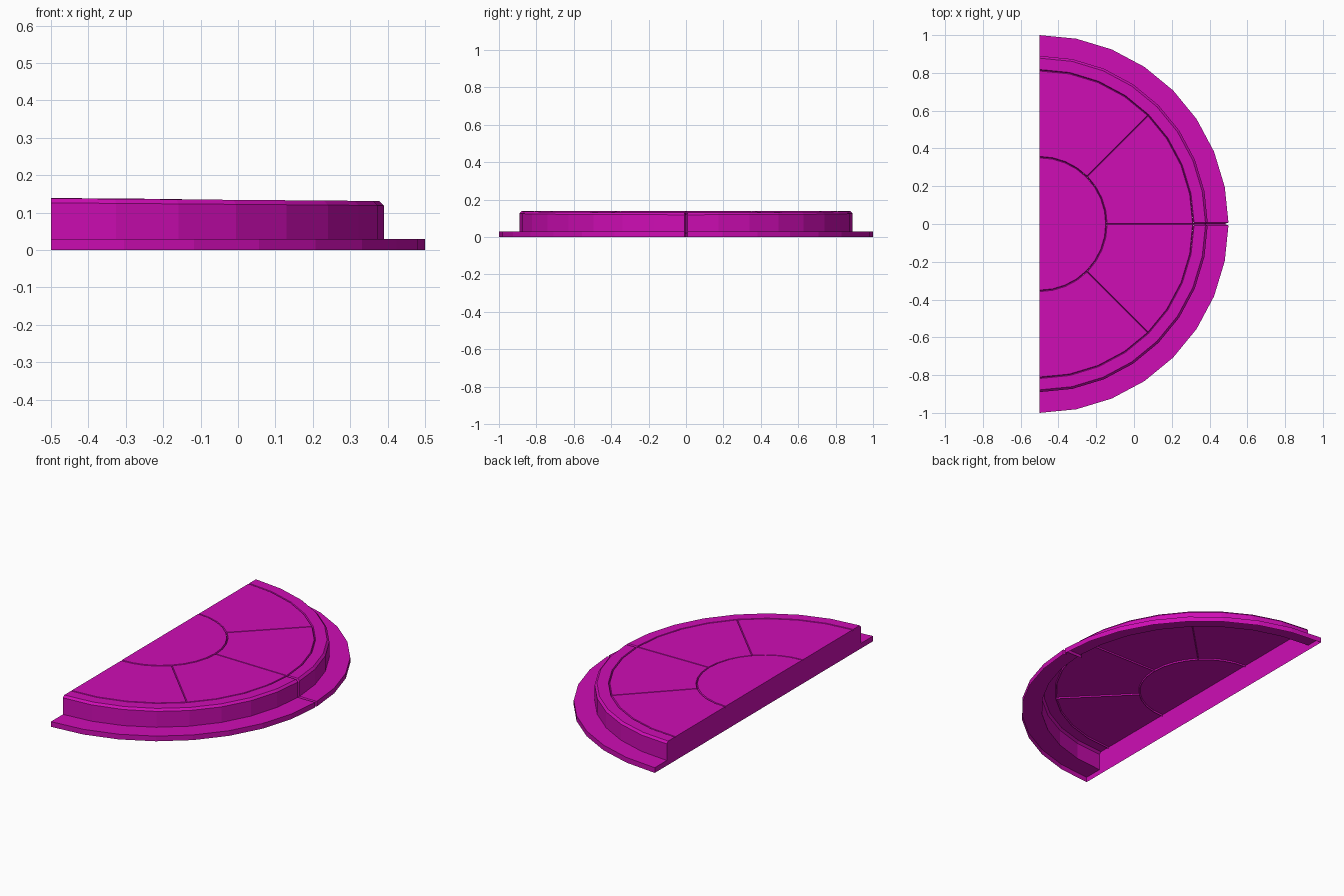
import bpy, bmesh, math

cube = bpy.data.objects.get("Cube")
if cube:
    bpy.data.objects.remove(cube, do_unlink=True)

CENTRE_X = -0.5      # centre of the half circle
STEP = 90 / 8        # degrees per facet
TOP = 0.134          # nominal top height
LOW = 0.126          # bottom of the seam grooves

magenta = bpy.data.materials.new("magenta")
magenta.use_nodes = True
magenta.diffuse_color = (0.62, 0.004, 0.46, 1)
magenta.node_tree.nodes["Principled BSDF"].inputs["Base Color"].default_value = (0.62, 0.004, 0.46, 1)


def tilt(x, y, z):
    """The top falls slightly towards the curved side."""
    if z > 0.1:
        z += 0.004 - 0.008 * (x - CENTRE_X)
    return (x, y, z)


def finish(name, bm, mirrored=True):
    mesh = bpy.data.meshes.new(name)
    bm.to_mesh(mesh)
    bm.free()
    obj = bpy.data.objects.new(name, mesh)
    bpy.context.collection.objects.link(obj)
    mesh.materials.append(magenta)
    if mirrored:
        mod = obj.modifiers.new("mirror", 'MIRROR')
        mod.use_axis = (False, True, False)
        mod.merge_threshold = 0.0005


def sector(name, profile, start, end, sunk=None, gap=0.0, seam_end=False):
    """Sweep a (radius, height) profile, with V grooves along its radial seams."""
    columns = []
    count = round((end - start) / STEP)
    for i in range(count + 1):
        a = math.radians(start + (end - start) * i / count)
        c, s = math.cos(a), math.sin(a)
        first = bool(sunk) and i == 0
        last = bool(sunk) and seam_end and i == count
        shift = gap if first else -gap if last else 0
        col = [(CENTRE_X + r * c - shift * s, r * s + shift * c, z) for r, z in profile]
        if first or last:
            groove = [(CENTRE_X + r * c, r * s, z) for r, z in sunk]
        if first:
            columns.append(groove)
        columns.append(col)
        if last:
            columns.append(groove)
    bm = bmesh.new()
    grid = [[bm.verts.new(tilt(*p)) for p in col] for col in columns]
    for left, right in zip(grid, grid[1:]):
        for j in range(len(profile) - 1):
            bm.faces.new((left[j], right[j], right[j + 1], left[j + 1]))
    bmesh.ops.remove_doubles(bm, verts=bm.verts, dist=0.0002)
    finish(name, bm)


# Flange, outer wall and raised rim, split by a groove at the middle
rim = [(1, 0), (1, 0.03), (0.89, 0.03), (0.89, 0.122), (0.878, TOP),
       (0.818, TOP), (0.814, LOW)]
rim_sunk = [(0.98, 0), (0.98, 0.018), (0.872, 0.018), (0.872, 0.11),
            (0.866, 0.12), (0.818, LOW), (0.814, LOW)]
sector("flange_and_rim", rim, 0, 90, rim_sunk, 0.008)

# Four top panels between rim and hub
panel = [(0.814, LOW), (0.81, TOP), (0.358, TOP), (0.354, LOW)]
panel_sunk = [(r, LOW) for r, z in panel]
sector("middle_panels", panel, 0, 45, panel_sunk, 0.003, True)
sector("end_panels", panel, 45, 90, panel_sunk, 0.003)

# Half-round hub
hub = [(0.354, LOW), (0.35, TOP + 0.001), (0, TOP + 0.001)]
sector("hub", hub, 0, 90)

# Flat wall closing the straight side
half = rim + panel[1:] + hub[1:-1]
outline = [(r, z) for r, z in half] + [(-r, z) for r, z in reversed(half)]
bm = bmesh.new()
wall = bm.faces.new([bm.verts.new(tilt(CENTRE_X, y, z)) for y, z in outline])
wall.normal_update()
if wall.normal.x > 0:
    wall.normal_flip()
finish("straight_wall", bm, mirrored=False)
